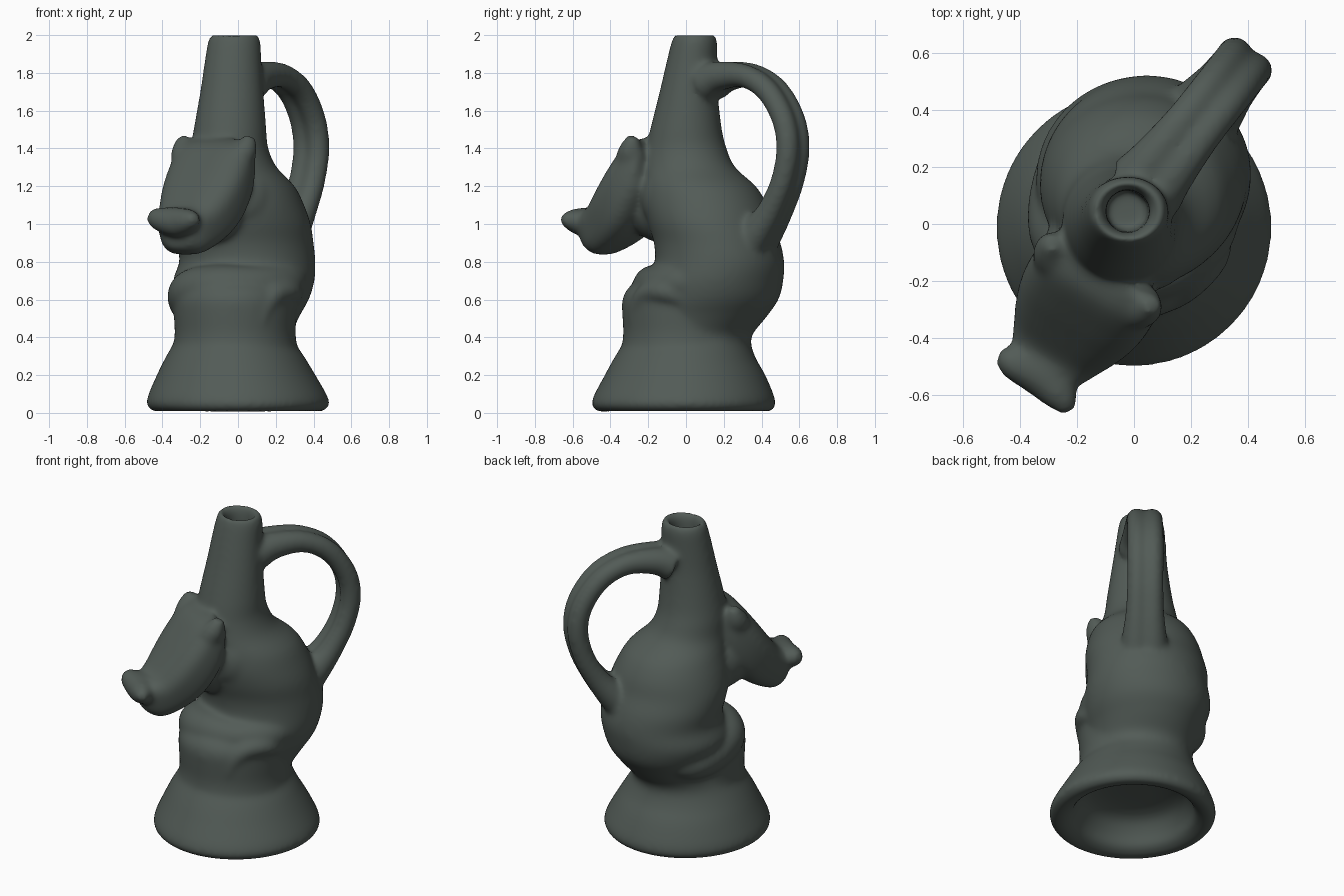
import bpy, bmesh, math
from mathutils import Vector

if "Cube" in bpy.data.objects:
    bpy.data.objects.remove(bpy.data.objects["Cube"])

bm = bmesh.new()


def smooth_rows(rows, steps=4):
    """Catmull-Rom interpolation of rows of numbers."""
    out = []
    for i in range(len(rows) - 1):
        a, b, c, d = rows[max(i - 1, 0)], rows[i], rows[i + 1], rows[min(i + 2, len(rows) - 1)]
        for k in range(steps):
            t = k / steps
            out.append([0.5 * (2*q + (r - p)*t + (2*p - 5*q + 4*r - s)*t*t + (3*q - p - 3*r + s)*t**3)
                        for p, q, r, s in zip(a, b, c, d)])
    return out + [list(rows[-1])]


def loft(rings):
    """Closed skin over rings with equal point counts."""
    vs = [[bm.verts.new(p) for p in ring] for ring in rings]
    n = len(vs[0])
    for a, b in zip(vs, vs[1:]):
        for i in range(n):
            bm.faces.new((a[i], a[(i + 1) % n], b[(i + 1) % n], b[i]))
    bm.faces.new(vs[0])
    bm.faces.new(vs[-1])


def ellipse(centre, u, v, n=40, power=1.0):
    pts = []
    for i in range(n):
        c, s = math.cos(math.tau * i / n), math.sin(math.tau * i / n)
        pts.append(centre + u * math.copysign(abs(c)**power, c) + v * math.copysign(abs(s)**power, s))
    return pts


def stack(rows):
    """Upright loft from rows of z, x min, x max, y min, y max."""
    loft([ellipse(Vector(((a + b) / 2, (c + d) / 2, z)), Vector(((b - a) / 2, 0, 0)),
                  Vector((0, (d - c) / 2, 0)), 64) for z, a, b, c, d in smooth_rows(rows, 3)])


def tube(path, ref):
    """Round tube along rows of x, y, z, radius."""
    rows = smooth_rows(path, 5)
    pts = [Vector(r[:3]) for r in rows]
    rings = []
    for i, p in enumerate(pts):
        t = (pts[min(i + 1, len(pts) - 1)] - pts[max(i - 1, 0)]).normalized()
        side = t.cross(ref).normalized()
        rings.append(ellipse(p, side * rows[i][3], side.cross(t) * rows[i][3], 20))
    loft(rings)


def blob(centre, radius, scale=(1, 1, 1)):
    made = bmesh.ops.create_uvsphere(bm, u_segments=24, v_segments=16, radius=radius)["verts"]
    for v in made:
        v.co = Vector(centre) + Vector([a * b for a, b in zip(v.co, scale)])


# Vessel: hollow foot, bulging body, neck and mouth
foot_cavity = [(0.205, -.05, .05, -.05, .05), (0.20, -.18, .18, -.18, .18), (0.17, -.28, .28, -.28, .28),
               (0.10, -.335, .335, -.34, .34), (0.04, -.36, .36, -.37, .36), (0.01, -.41, .41, -.42, .41)]
outside = [(0.01, -.45, .45, -.47, .45), (0.06, -.485, .485, -.50, .475), (0.20, -.43, .41, -.43, .42),
           (0.30, -.38, .35, -.375, .365), (0.40, -.325, .29, -.31, .345), (0.50, -.29, .32, -.24, .42),
           (0.60, -.32, .375, -.22, .49), (0.70, -.345, .405, -.20, .515), (0.80, -.31, .41, -.165, .52),
           (0.90, -.325, .40, -.17, .50), (1.00, -.33, .385, -.20, .46), (1.10, -.31, .35, -.22, .43),
           (1.20, -.28, .30, -.22, .37), (1.30, -.255, .205, -.22, .26), (1.40, -.25, .16, -.21, .215),
           (1.50, -.235, .15, -.19, .19), (1.70, -.20, .135, -.14, .168), (1.85, -.178, .125, -.105, .165),
           (1.97, -.158, .118, -.075, .165)]
mouth = [(2.005, -.135, .095, -.055, .14), (1.97, -.105, .06, -.035, .125), (1.90, -.10, .055, -.03, .12),
         (1.78, -.10, .05, -.025, .12)]
stack(foot_cavity + outside + mouth)

# Upright trunk the body rests on, meeting it in a sloping crease
stack([(z, -.015 - r, -.015 + r, -r - .012, r - .012) for z, r in
       [(.34, .33), (.42, .32), (.52, .325), (.60, .325), (.66, .295), (.72, .22)]])

# Curled limb around the waist and a small haunch fold
up = Vector((0, 0, 1))
tube([(-.08, .36, .60, .06), (-.20, .26, .57, .10), (-.245, .11, .59, .12), (-.235, -.05, .64, .125),
      (-.10, -.155, .66, .125), (.10, -.15, .67, .11), (.25, -.04, .69, .10), (.30, .10, .70, .08)], up)
tube([(.12, -.275, .47, .03), (.145, -.255, .56, .045), (.20, -.20, .63, .06), (.28, -.10, .64, .06),
      (.28, .03, .58, .05)], Vector((.8, -.6, 0)))

# Handle: two clay rolls side by side, thicker at both joints
g, w = Vector((.62, .785, 0)), Vector((.785, -.62, 0))
arc = [(.095, 1.75, .10), (.19, 1.782, .08), (.36, 1.785, .064), (.515, 1.71, .062), (.625, 1.56, .062),
       (.658, 1.40, .062), (.622, 1.23, .062), (.545, 1.08, .068), (.46, .97, .085), (.38, .88, .10)]
for side in (-.045, .045):
    base = Vector((-.02, .05, 0)) + w * side
    tube([(*(base + g * d + up * z), r) for d, z, r in arc], w)

# Animal neck and head, in head axes (f forward, s sideways)
fwd, sid, origin = Vector((-.53, -.85, 0)), Vector((.85, -.53, 0)), Vector((-.135, -.185, 0))


def head_pt(f, s, z):
    return origin + fwd * f + sid * s + up * z


blob((-.13, -.12, 1.10), .2)
blob((.03, -.05, 1.14), .19, (1, 1, 1.1))
# upper f, z, lower f, z, half width
sections = [(-.03, 1.46, -.08, 1.36, .215), (.07, 1.42, -.07, 1.17, .238), (.17, 1.30, -.01, 1.05, .242),
            (.25, 1.19, .07, .95, .222), (.32, 1.10, .18, .875, .182), (.38, 1.07, .29, .835, .14),
            (.41, 1.03, .37, .87, .09)]
rings = []
for f1, z1, f2, z2, hw in smooth_rows(sections, 4):
    top, low = head_pt(f1, .015, z1), head_pt(f2, .015, z2)
    rings.append(ellipse((top + low) / 2, sid * hw, (top - low) / 2, 32, 0.65))
loft(rings)

# Snout roll and ears
tube([(*head_pt(f, s, z), r) for f, s, z, r in
      [(.425, -.14, 1.035, .025), (.41, -.10, 1.03, .058), (.39, .02, 1.01, .08),
       (.42, .12, 1.02, .06), (.45, .17, 1.03, .028)]], up)
for s in (-.18, .205):
    tube([(*head_pt(f, s * k, z), r) for f, k, z, r in
          [(.05, .75, 1.30, .07), (.01, .95, 1.37, .07), (-.01, 1.03, 1.42, .055), (-.02, 1.07, 1.465, .03)]], fwd)

bmesh.ops.recalc_face_normals(bm, faces=bm.faces[:])
mesh = bpy.data.meshes.new("animal_jug")
bm.to_mesh(mesh)
bm.free()
jug = bpy.data.objects.new("animal_jug", mesh)
bpy.context.collection.objects.link(jug)

clay = bpy.data.materials.new("dark_grey_green_clay")
clay.diffuse_color = (.085, .105, .094, 1)
clay.use_nodes = True
clay.node_tree.nodes["Principled BSDF"].inputs["Base Color"].default_value = clay.diffuse_color
mesh.materials.append(clay)

# Fuse the parts like modelled clay
fuse = jug.modifiers.new("fuse", 'REMESH')
fuse.mode = 'VOXEL'
fuse.voxel_size = .013
fuse.use_smooth_shade = True
soften = jug.modifiers.new("soften", 'SMOOTH')
soften.factor = .5
soften.iterations = 20
